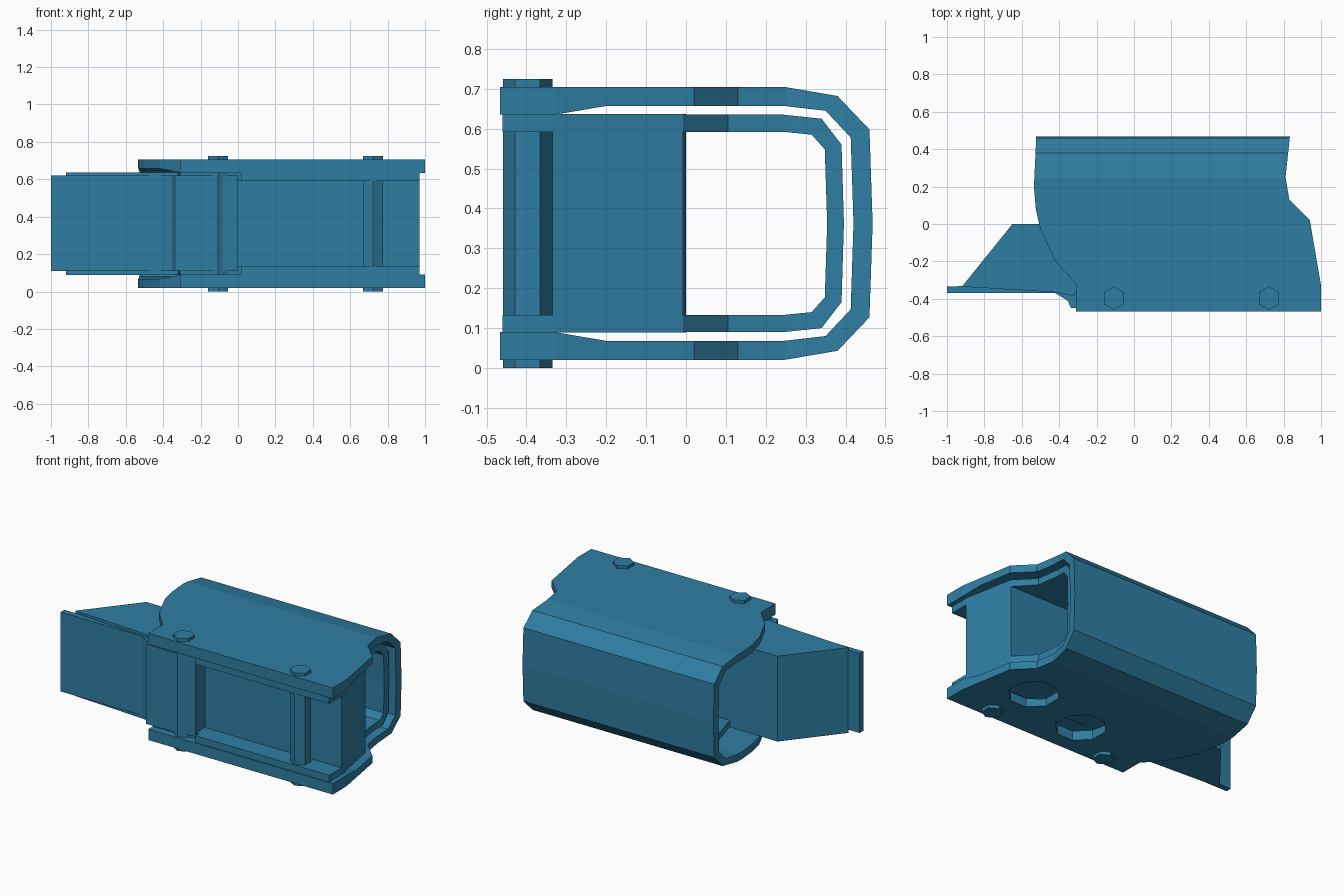
import bpy, bmesh, math
from mathutils import Vector

if "Cube" in bpy.data.objects:
    bpy.data.objects.remove(bpy.data.objects["Cube"])

ZC = 0.3625  # mid height: top and bottom mirror about it

blue = bpy.data.materials.new("steel blue")
blue.diffuse_color = (0.028, 0.208, 0.366, 1)
blue.use_nodes = True
blue.node_tree.nodes["Principled BSDF"].inputs["Base Color"].default_value = blue.diffuse_color


def prism(name, pts, lo, hi, axis):
    """Extrude a 2D outline along z (points are x,y) or x (points are y,z)."""
    bm = bmesh.new()
    place = (lambda p: (p[0], p[1], lo)) if axis == 'z' else (lambda p: (lo, p[0], p[1]))
    face = bm.faces.new([bm.verts.new(place(p)) for p in pts])
    ext = bmesh.ops.extrude_face_region(bm, geom=[face])
    move = Vector((0, 0, hi - lo)) if axis == 'z' else Vector((hi - lo, 0, 0))
    bmesh.ops.translate(bm, vec=move, verts=[v for v in ext['geom'] if isinstance(v, bmesh.types.BMVert)])
    bmesh.ops.recalc_face_normals(bm, faces=bm.faces)
    me = bpy.data.meshes.new(name)
    bm.to_mesh(me)
    bm.free()
    me.materials.append(blue)
    ob = bpy.data.objects.new(name, me)
    bpy.context.collection.objects.link(ob)
    return ob


def cut(ob, tool, operation):
    mod = ob.modifiers.new("cut", 'BOOLEAN')
    mod.operation, mod.solver, mod.object = operation, 'EXACT', tool
    bpy.context.view_layer.objects.active = ob
    bpy.ops.object.modifier_apply(modifier=mod.name)
    bpy.data.objects.remove(tool)


def ngon(cx, cy, r, n, start):
    return [(cx + r * math.cos(start + i * math.tau / n),
             cy + r * math.sin(start + i * math.tau / n)) for i in range(n)]


def shell(name, outer, inner, outline):
    """U-shaped sleeve: mirrored wall profile trimmed by a plan outline."""
    flip = lambda pts: [(y, 2 * ZC - z) for y, z in pts]
    profile = outer + flip(outer[:-1])[::-1] + flip(inner) + inner[:-1][::-1]
    # outer and inner both run from the open front to the back centre
    ob = prism(name, profile, -1.2, 1.2, 'x')
    cut(ob, prism("trim", outline, -0.5, 1.5, 'z'), 'INTERSECT')
    return ob


# outer sleeve, with thickened front lips
outer_sleeve = shell(
    "outer_sleeve",
    [(-0.467, .705), (0.245, .705), (0.38, .682), (0.46, .598), (0.468, ZC)],
    [(-0.467, .635), (-0.33, .635), (-0.2, .657), (0.245, .657), (0.35, .645),
     (0.413, .578), (0.42, ZC)],
    [(-.31, -.5), (1, -.5), (1, -.33), (.94, .02), (.83, .13), (.81, .25), (.835, .48),
     (-.522, .48), (-.535, .2), (-.525, .08), (-.50, -.03), (-.42, -.2), (-.31, -.32)])

# access holes through the underside of the outer sleeve
for x, y in ((0.655, -0.11), (0.205, -0.23)):
    cut(outer_sleeve, prism("hole", ngon(x, y, 0.15, 8, math.pi / 8), -0.1, 0.08, 'z'), 'DIFFERENCE')

# inner sleeve
shell(
    "inner_sleeve",
    [(-0.46, .635), (0.245, .635), (0.34, .625), (0.39, .56), (0.396, ZC)],
    [(-0.46, .592), (0.245, .592), (0.315, .585), (0.348, .548), (0.354, ZC)],
    [(-.31, -.42), (.02, -.42), (.02, -.5), (.97, -.5), (.97, -.335), (.91, -.01), (.8, .105),
     (.78, .25), (.8, .45), (-.44, .45), (-.31, 0)])

# core block with wedge-shaped tail
prism("core_block", [(-.92, -.335), (-.42, -.365), (-.32, -.385), (-.30, -.335), (.97, -.335),
                     (.91, -.008), (-.65, 0)], ZC - .274, ZC + .274, 'z')

# front plate stepping out over the sleeve mouth
prism("front_plate", [(-1, -.37), (-.42, -.37), (-.355, -.41), (-.337, -.45), (-.11, -.45),
                      (0, -.43), (0, -.33), (-1, -.333)], .11, .62, 'z')

# hexagonal through bolts
for i, x in enumerate((-0.107, 0.722)):
    prism(f"bolt_{i + 1}", ngon(x, -0.397, 0.0625, 6, math.pi / 2), 0, 0.724, 'z')
